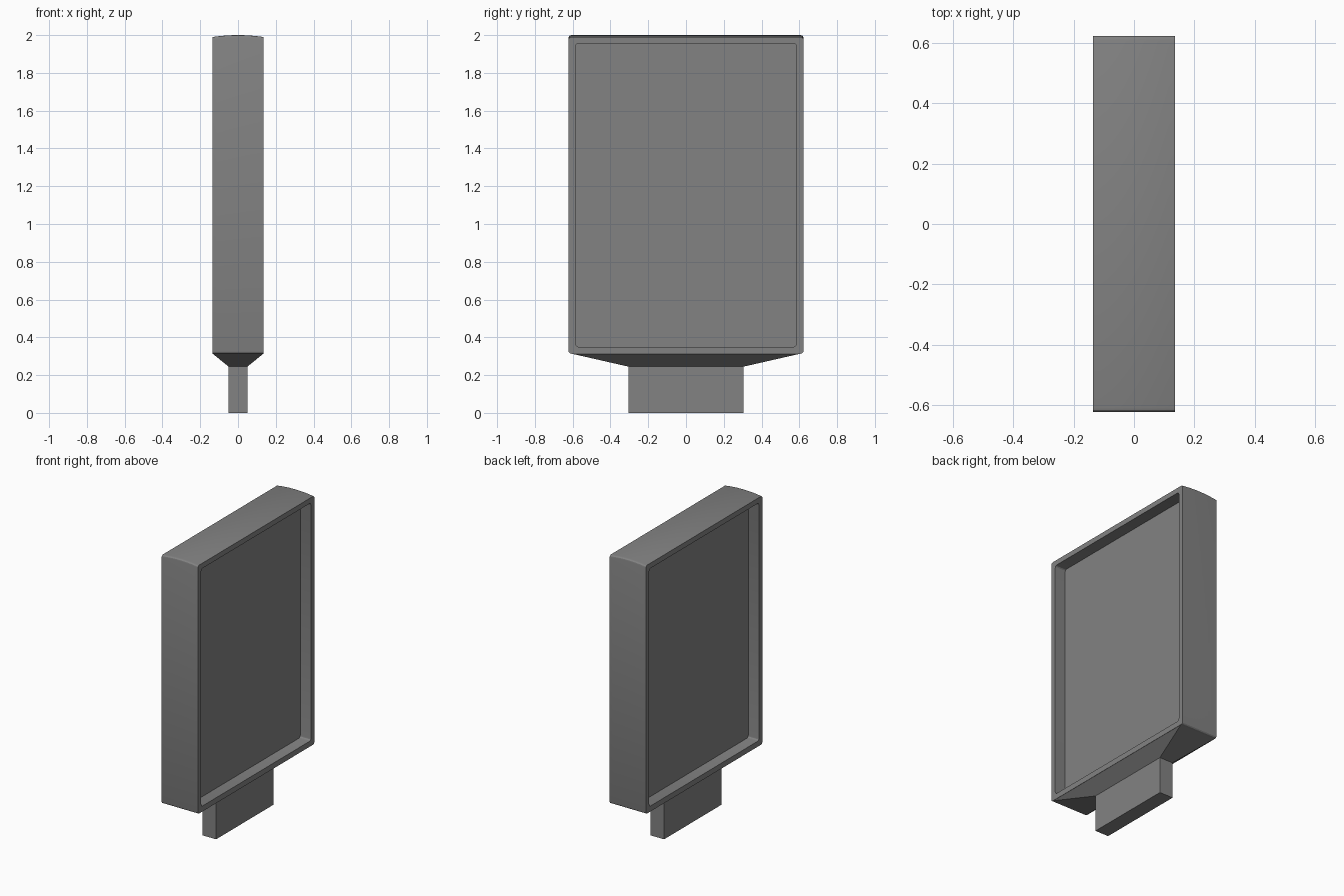
import bpy, bmesh
from math import cos, sin, pi, radians

if "Cube" in bpy.data.objects:
    bpy.data.objects.remove(bpy.data.objects["Cube"])

HX, HY, Z0, Z1, ARCH = 0.135, 0.622, 0.313, 1.99, 0.01
PANEL_X, RIM = 0.056, 0.037

# Dark grey paint shared by all parts
paint = bpy.data.materials.new("dark_grey")
paint.diffuse_color = (0.225, 0.225, 0.225, 1)
paint.use_nodes = True
paint.node_tree.nodes["Principled BSDF"].inputs["Base Color"].default_value = paint.diffuse_color


def rounded_rect(hy, z0, z1, r, n=3):
    """Rounded rectangle in the YZ plane."""
    pts = []
    corners = [(hy - r, z1 - r), (-hy + r, z1 - r), (-hy + r, z0 + r), (hy - r, z0 + r)]
    for q, (cy, cz) in enumerate(corners):
        for i in range(n + 1):
            a = (q + i / n) * pi / 2
            pts.append((cy + r * cos(a), cz + r * sin(a)))
    return pts


def loft(name, rings, smooth=False):
    """Skin a stack of equal-length rings and cap both ends."""
    bm = bmesh.new()
    loops = [[bm.verts.new(p) for p in ring] for ring in rings]
    for a, b in zip(loops, loops[1:]):
        for i in range(len(a)):
            j = (i + 1) % len(a)
            bm.faces.new((a[i], a[j], b[j], b[i]))
    bm.faces.new(loops[0])
    bm.faces.new(loops[-1])
    bmesh.ops.recalc_face_normals(bm, faces=bm.faces)
    me = bpy.data.meshes.new(name)
    bm.to_mesh(me)
    bm.free()
    me.materials.append(paint)
    ob = bpy.data.objects.new(name, me)
    bpy.context.collection.objects.link(ob)
    if smooth:
        bpy.context.view_layer.objects.active = ob
        ob.select_set(True)
        bpy.ops.object.shade_smooth_by_angle(angle=radians(20))
        ob.select_set(False)
    return ob


# Display case: arched shell, with a rim and recessed panel on both faces
outer = rounded_rect(HY, Z0, Z1, 0.015)
inner = rounded_rect(HY - RIM, Z0 + RIM, 1.955, 0.015)


def shell_ring(x):
    lift = ARCH * (1 - (x / HX) ** 2)
    return [(x, y, z + (lift if z > 1 else 0)) for y, z in outer]


def recess_ring(x):
    return [(x, y, z) for y, z in inner]


rings = [recess_ring(-PANEL_X), recess_ring(-HX)]
rings += [shell_ring(HX * (i / 6 - 1)) for i in range(13)]
rings += [recess_ring(HX), recess_ring(PANEL_X)]
loft("display_case", rings, smooth=True)


# Tapered neck and post
def rect(hx, hy, z):
    return [(hx, hy, z), (-hx, hy, z), (-hx, -hy, z), (hx, -hy, z)]


loft("neck", [rect(0.05, 0.305, 0.245), rect(HX, 0.608, Z0 + 0.001)])
loft("post", [rect(0.05, 0.305, 0), rect(0.05, 0.305, 0.245)])
